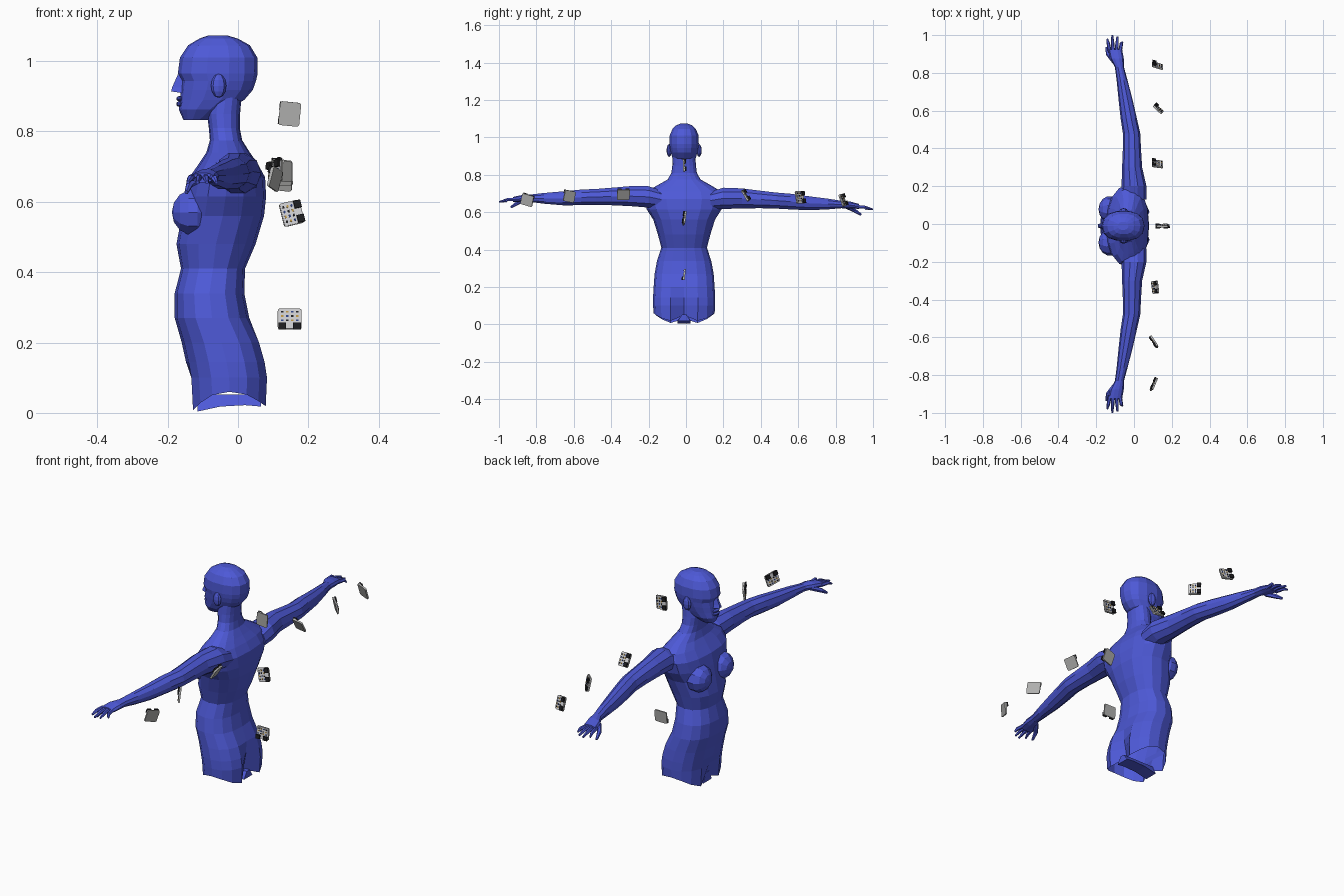
import bpy, bmesh, math
from mathutils import Vector, Matrix

if "Cube" in bpy.data.objects:
    bpy.data.objects.remove(bpy.data.objects["Cube"])


def mat(name, r, g, b):
    m = bpy.data.materials.new(name)
    m.diffuse_color = (r, g, b, 1)
    m.use_nodes = True
    m.node_tree.nodes["Principled BSDF"].inputs["Base Color"].default_value = m.diffuse_color
    return m


BLUE = mat("body blue", 0.075, 0.10, 0.68)
GREY = mat("case grey", 0.44, 0.44, 0.43)
BOARD = mat("board pale grey", 0.66, 0.66, 0.68)
BLACK = mat("connector black", 0.012, 0.012, 0.014)
GOLD = mat("chip gold", 0.55, 0.33, 0.06)
NAVY = mat("chip navy", 0.03, 0.06, 0.25)


def finish(name, bm, mats):
    bmesh.ops.recalc_face_normals(bm, faces=bm.faces)
    me = bpy.data.meshes.new(name)
    bm.to_mesh(me)
    bm.free()
    for m in mats:
        me.materials.append(m)
    ob = bpy.data.objects.new(name, me)
    bpy.context.collection.objects.link(ob)
    return ob


def loft(name, rings, start=True, end=True):
    bm = bmesh.new()
    vs = [[bm.verts.new(p) for p in r] for r in rings]
    n = len(vs[0])
    for a, b in zip(vs, vs[1:]):
        for i in range(n):
            j = (i + 1) % n
            bm.faces.new((a[i], a[j], b[j], b[i]))
    if start:
        bm.faces.new(vs[0])
    if end:
        bm.faces.new(vs[-1])
    return finish(name, bm, [BLUE])


def power(v, e):
    return math.copysign(abs(v) ** e, v)


def level_ring(z, xf, xb, hw, n=16, e=0.85):
    """Horizontal section from front x to back x."""
    xc, a = (xf + xb) / 2, (xb - xf) / 2
    return [Vector((xc + a * power(math.cos(t), e), -0.01 + hw * power(math.sin(t), e), z))
            for t in (2 * math.pi * i / n for i in range(n))]


def tube(name, pts, n=6):
    """Tapered tube through (point, radius) pairs."""
    d = (Vector(pts[-1][0]) - Vector(pts[0][0])).normalized()
    u = d.cross(Vector((0, 0, 1))).normalized()
    v = d.cross(u)
    loft(name, [[Vector(p) + r * (math.cos(t) * u + math.sin(t) * v)
                 for t in (2 * math.pi * i / n for i in range(n))] for p, r in pts])


def ball(name, loc, scale, seg=10, rings=7, axis='Z'):
    bm = bmesh.new()
    bmesh.ops.create_uvsphere(bm, u_segments=seg, v_segments=rings, radius=1)
    rot = Matrix.Rotation(math.pi / 2, 4, 'Y') if axis == 'X' else Matrix()
    bmesh.ops.transform(bm, matrix=Matrix.Translation(loc) @ Matrix.Diagonal((*scale, 1)) @ rot,
                        verts=bm.verts)
    return finish(name, bm, [BLUE])


# Torso and neck: height, front x, back x, half width
TORSO = [(0.05, -.135, .086, .163), (.10, -.14, .09, .166), (.145, -.148, .083, .166),
         (.20, -.16, .067, .163), (.27, -.18, .032, .158), (.34, -.18, .018, .145),
         (.41, -.162, .02, .122), (.48, -.175, .05, .14), (.56, -.16, .074, .165),
         (.615, -.15, .08, .20), (.67, -.138, .077, .215), (.71, -.11, .055, .20),
         (.74, -.09, .034, .15), (.775, -.08, .012, .088), (.81, -.083, .005, .068),
         (.85, -.088, .006, .063), (.90, -.08, .01, .06)]
rings = [level_ring(*r) for r in TORSO]
for p in rings[0]:                       # leg openings: high on the outside
    t = abs(p.y + 0.01) / .163
    p.z = 0.06 * t ** 2.5 + 0.03 * max(0, 1 - 2.5 * t) + (0.02 if p.x > 0 else 0) * (1 - t)
for k in range(4):                       # cleft between the buttocks
    rings[k][0].x -= (.05, .045, .03, .012)[k]
    rings[k][8].x += (.03, .015, 0, 0)[k]
loft("torso", rings, start=False)

# Inner thigh strip joining front and back
loft("crotch_strip", [[Vector((x, y - .01, z)) for y, z in
                       ((-.035, lo), (.035, lo), (.012, .052), (-.012, .052))]
                      for x, lo in ((-.115, .004), (-.05, .018), (.02, .022), (.065, .018))])

# Breasts
for s in (-1, 1):
    ball("breast", (-.128, s * .088 - .01, .57), (.06, .07, .068), axis='X')

# Head: height, front x, back x, half width
HEAD = [(.832, -.155, -.085, .03), (.862, -.168, -.03, .054), (.89, -.165, .018, .064),
        (.918, -.163, .042, .072), (.943, -.160, .051, .077), (.965, -.171, .056, .08),
        (1.01, -.165, .055, .079), (1.045, -.142, .034, .064), (1.064, -.11, 0, .045),
        (1.073, -.085, -.03, .022)]
loft("head", [level_ring(*r, n=14) for r in HEAD])

# Nose, lips and ears
loft("nose", [[Vector((x, y - .01, z)) for x, y, z in sec] for sec in (
    [(-.15, -.02, .908), (-.19, -.009, .914), (-.19, .009, .914), (-.15, .02, .908)],
    [(-.15, -.015, .925), (-.187, -.006, .926), (-.187, .006, .926), (-.15, .015, .925)],
    [(-.15, -.009, .96), (-.171, -.005, .962), (-.171, .005, .962), (-.15, .009, .96)])])
for z in (.893, .878):
    ball("lip", (-.165, -.01, z), (.011, .025, .008), 8, 5)
for s in (-1, 1):
    ball("ear", (-.055, s * .08 - .01, .93), (.022, .014, .034), 8, 6)

# Arms: distance along y, centre x, centre z, radius x, radius z
ARM = [(.13, -.005, .665, .07, .05), (.20, 0, .678, .066, .06), (.30, -.01, .68, .053, .056),
       (.40, -.011, .676, .048, .049), (.48, -.013, .672, .046, .045),
       (.56, -.028, .668, .043, .044), (.66, -.045, .661, .037, .039),
       (.76, -.063, .659, .029, .03), (.83, -.077, .658, .024, .021),
       (.875, -.09, .656, .036, .02), (.925, -.1, .65, .037, .014)]


def slope(y):                            # one arm hangs slightly lower
    return -.02 * y


for s in (-1, 1):
    loft("arm", [[Vector((x + rx * math.cos(t), s * y, z + slope(s * y) + rz * math.sin(t)))
                  for t in (2 * math.pi * i / 10 for i in range(10))]
                 for y, x, z, rx, rz in ARM])
    for i, tip in enumerate((.98, 1.0, .992, .965)):
        x = -.128 + i * .018
        tube("finger", [((x, s * .91, .65 + slope(s)), .010),
                        ((x - .008 + i * .005, s * .955, .647 + slope(s)), .009),
                        ((x - .014 + i * .009, s * tip, .635 + slope(s)), .005)])
    tube("thumb", [((-.105, s * .86, .65 + slope(s)), .013),
                   ((-.138, s * .90, .63 + slope(s)), .011),
                   ((-.147, s * .935, .607 + slope(s)), .006)])


# Sensor modules floating behind the body
def sensor(name, centre, normal, toward):
    n = Vector(normal).normalized()
    c = Vector(toward)
    c = (c - n * c.dot(n)).normalized()
    frame = Matrix((c.cross(n), c, n)).transposed().to_4x4()
    bm = bmesh.new()

    def block(x, y, z, sx, sy, sz, mi, round_by=0):
        sub = bmesh.new()
        bmesh.ops.create_cube(sub, size=1, matrix=Matrix.Translation((x, y, z))
                              @ Matrix.Diagonal((sx, sy, sz, 1)))
        if round_by:
            up = [e for e in sub.edges if abs(e.verts[0].co.z - e.verts[1].co.z) > sz / 2]
            bmesh.ops.bevel(sub, geom=up, offset=round_by, segments=3, affect='EDGES', profile=.5)
        for f in sub.faces:
            f.material_index = mi
        me = bpy.data.meshes.new("tmp")
        sub.to_mesh(me)
        sub.free()
        bm.from_mesh(me)
        bpy.data.meshes.remove(me)

    block(0, 0, -.003, .068, .06, .006, 0, .007)          # grey back case
    block(0, 0, .0015, .064, .056, .003, 1, .006)         # circuit board
    for sx in (-1, 1):
        block(sx * .021, .021, .007, .022, .020, .008, 2)  # connectors
    for i in range(4):                                     # small chips
        for j in range(3):
            k = 2 + (i * 2 + j) % 3
            block(-.021 + i * .014, -.02 + j * .012, .0042, .007, .005, .0024, k)
    bm.transform(Matrix.Translation(centre) @ frame)
    finish(name, bm, [GREY, BOARD, BLACK, GOLD, NAVY])


sensor("neck_sensor", (.147, -.01, .85), (0, 1, .05), (-1, 0, .1))
sensor("upper_back_sensor", (.153, -.01, .568), (.1, -1, .15), (1, 0, .25))
sensor("lower_back_sensor", (.147, -.01, .267), (0, -1, .1), (0, 0, -1))
sensor("arm_sensor", (.125, .32, .69), (.15, .85, .5), (-1, 0, 0))
sensor("arm_sensor", (.13, .61, .68), (.65, .7, .2), (-1, 1, 0))
sensor("arm_sensor", (.125, .84, .665), (.32, .88, .33), (-1, 0, 0))
sensor("arm_sensor", (.11, -.335, .695), (-.85, -.1, .5), (0, 0, 1))
sensor("arm_sensor", (.105, -.625, .685), (-.84, -.52, .12), (0, .2, 1))
sensor("arm_sensor", (.103, -.848, .665), (-.9, .42, .15), (0, .3, 1))
